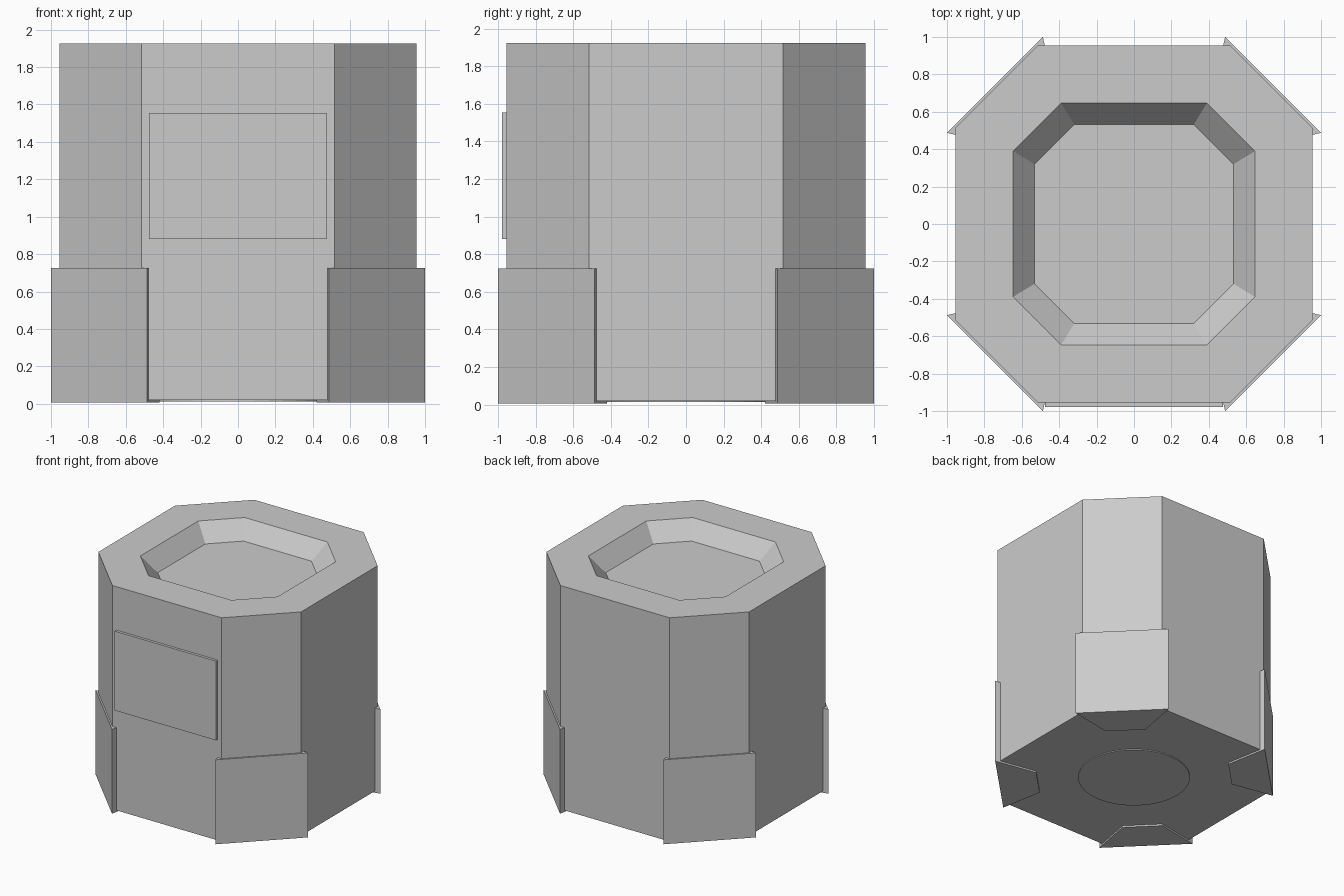
import bpy, bmesh, math
from mathutils import Matrix

if "Cube" in bpy.data.objects:
    bpy.data.objects.remove(bpy.data.objects["Cube"])


def make(name, bm):
    bmesh.ops.recalc_face_normals(bm, faces=bm.faces)
    me = bpy.data.meshes.new(name)
    bm.to_mesh(me)
    bm.free()
    ob = bpy.data.objects.new(name, me)
    bpy.context.collection.objects.link(ob)
    return ob


def loft(bm, rings):
    """Stack rings of equal size, capping the first and last."""
    loops = [[bm.verts.new(p) for p in r] for r in rings]
    for a, b in zip(loops, loops[1:]):
        for i in range(len(a)):
            j = (i + 1) % len(a)
            bm.faces.new((a[i], a[j], b[j], b[i]))
    bm.faces.new(loops[0])
    bm.faces.new(loops[-1])


def octagon(h, c, z):
    pts = [(h, -c), (h, c), (c, h), (-c, h), (-h, c), (-h, -c), (-c, -h), (c, -h)]
    return [(x, y, z) for x, y in pts]


def prism(name, outline, z0, z1, turns=0):
    bm = bmesh.new()
    loft(bm, [[(x, y, z) for x, y in outline] for z in (z0, z1)])
    bm.transform(Matrix.Rotation(turns * math.pi / 2, 4, 'Z'))
    return make(name, bm)


# octagonal body with a sloped recess in the top
bm = bmesh.new()
loft(bm, [octagon(0.955, 0.515, 0.02), octagon(0.955, 0.515, 1.925),
          octagon(0.647, 0.39, 1.925), octagon(0.532, 0.32, 1.787)])
make("body", bm)

# corner guards with tabs folded under the base
guard = [(1.0, 0.487), (0.487, 1.0), (0.477, 0.953), (0.953, 0.477)]
tab = [(0.99, 0.485), (0.485, 0.99), (0.42, 0.64), (0.64, 0.42)]
for k in range(4):
    prism(f"corner_guard_{k + 1}", guard, 0.006, 0.725, k)
    prism(f"base_tab_{k + 1}", tab, 0.006, 0.025, k)

# raised front panel
prism("front_panel", [(-0.477, -0.978), (0.477, -0.978), (0.477, -0.95), (-0.477, -0.95)], 0.88, 1.555)

# thin round pad under the base
circle = [(0.435 * math.cos(math.tau * i / 32), 0.435 * math.sin(math.tau * i / 32)) for i in range(32)]
prism("base_pad", circle, 0.013, 0.03)
